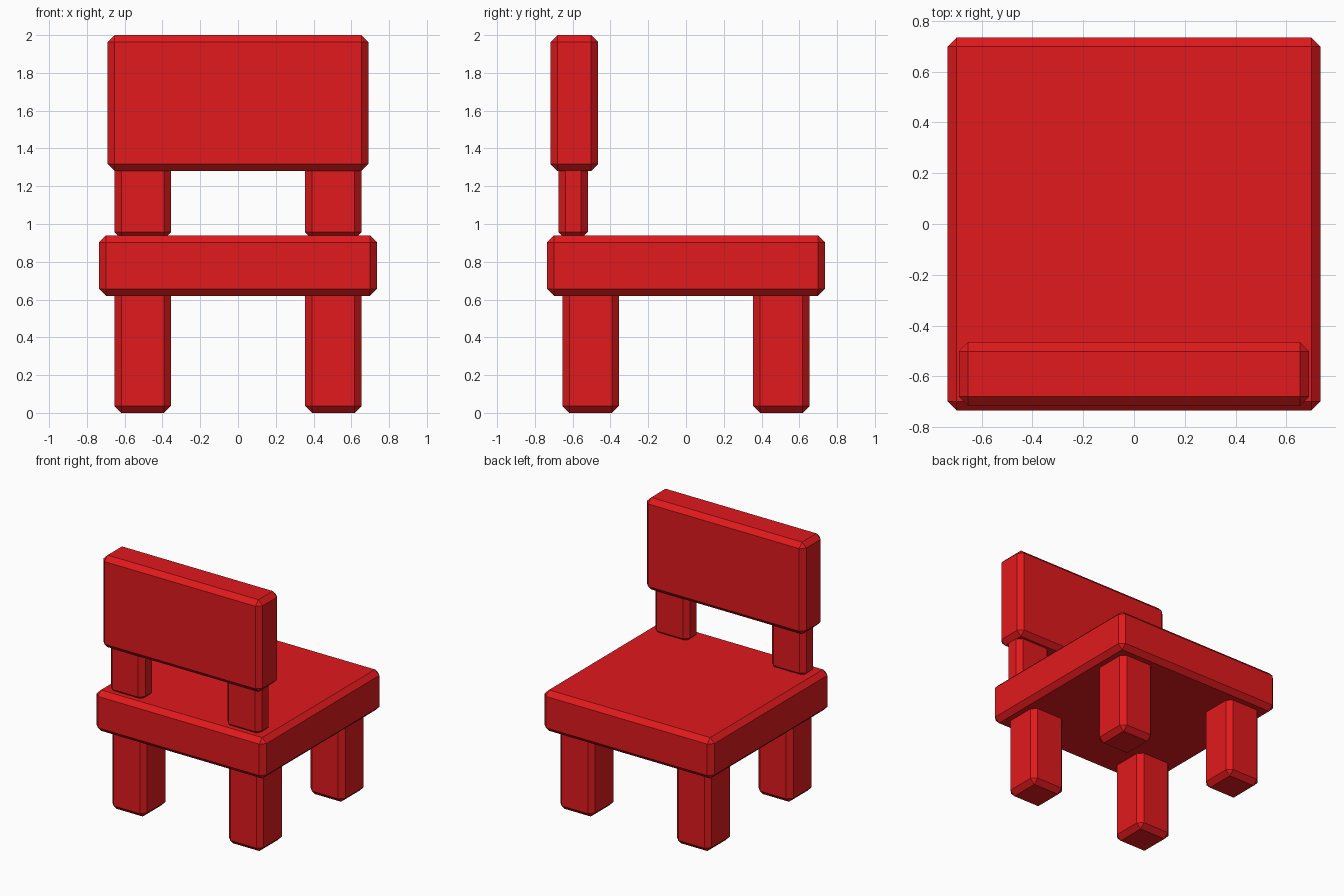
import bpy
import bmesh

if "Cube" in bpy.data.objects:
    bpy.data.objects.remove(bpy.data.objects["Cube"])

BEVEL = 0.037

red = bpy.data.materials.new("red_paint")
red.diffuse_color = (0.75, 0.01, 0.012, 1.0)
red.use_nodes = True
red.node_tree.nodes["Principled BSDF"].inputs["Base Color"].default_value = red.diffuse_color


def chamfered_box(name, x, y, z):
    """Box spanning the given (min, max) ranges, with flat chamfered edges."""
    bm = bmesh.new()
    bmesh.ops.create_cube(bm, size=1.0)
    for v in bm.verts:
        for axis, (low, high) in enumerate((x, y, z)):
            v.co[axis] = low if v.co[axis] < 0 else high
    bmesh.ops.bevel(bm, geom=bm.edges[:], offset=BEVEL, segments=1,
                    affect='EDGES', clamp_overlap=True)
    bmesh.ops.recalc_face_normals(bm, faces=bm.faces[:])
    mesh = bpy.data.meshes.new(name)
    bm.to_mesh(mesh)
    bm.free()
    mesh.materials.append(red)
    obj = bpy.data.objects.new(name, mesh)
    bpy.context.collection.objects.link(obj)
    return obj


# Seat slab and backrest panel
chamfered_box("seat", (-0.735, 0.735), (-0.735, 0.735), (0.62, 0.94))
chamfered_box("backrest", (-0.69, 0.69), (-0.717, -0.465), (1.28, 2.0))

LEFT, RIGHT = (-0.655, -0.355), (0.355, 0.655)
for side, x in (("left", LEFT), ("right", RIGHT)):
    # Posts carrying the backrest, sunk slightly into seat and panel
    chamfered_box(f"back_post_{side}", x, (-0.675, -0.52), (0.92, 1.34))
    # Square legs, sunk slightly into the seat
    for end, y in (("front", LEFT), ("rear", RIGHT)):
        chamfered_box(f"{end}_leg_{side}", x, y, (0.0, 0.68))
